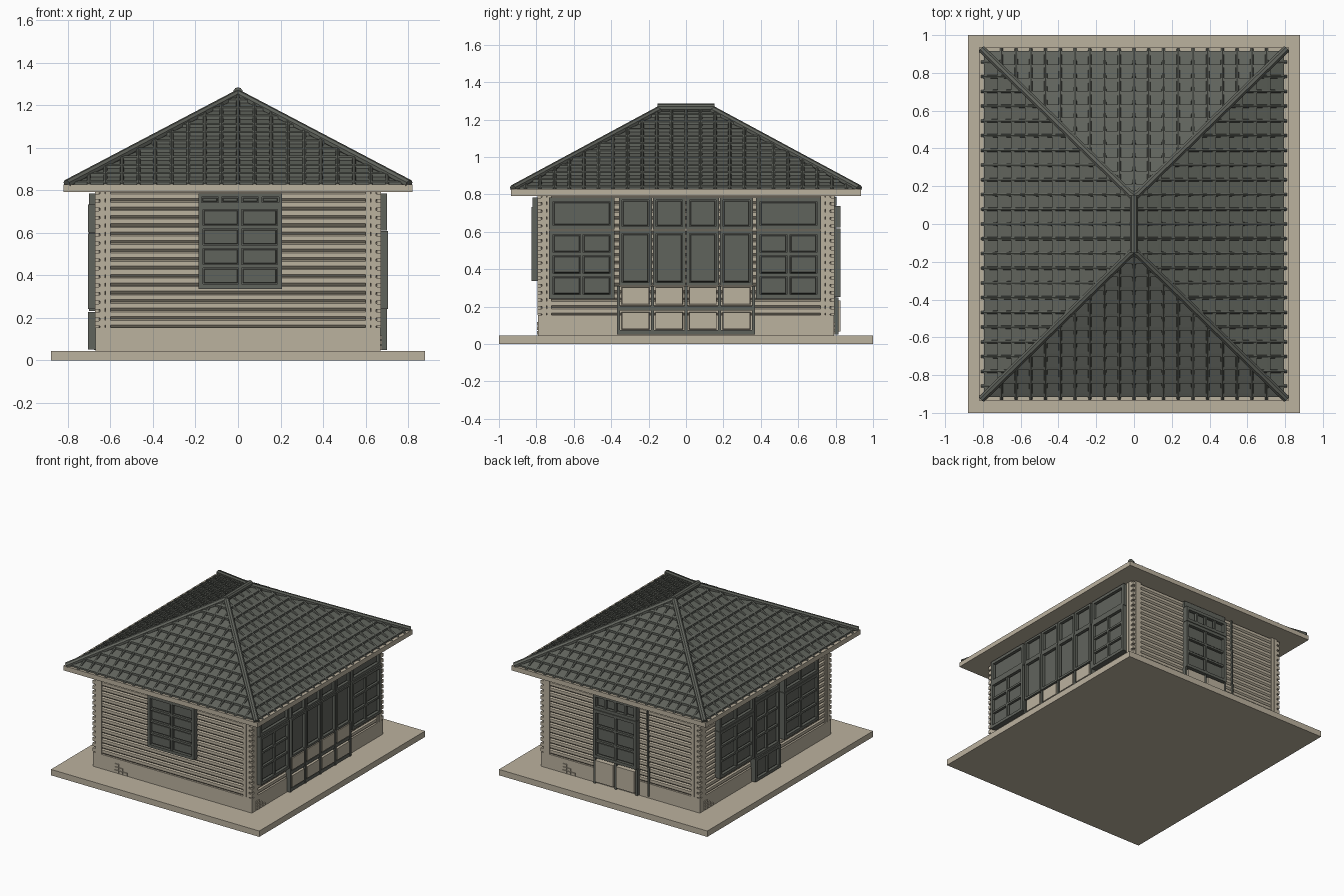
import bpy, bmesh, math
from mathutils import Vector

if "Cube" in bpy.data.objects:
    bpy.data.objects.remove(bpy.data.objects["Cube"])


def material(name, rgb):
    m = bpy.data.materials.new(name)
    m.diffuse_color = (*rgb, 1)
    m.use_nodes = True
    m.node_tree.nodes["Principled BSDF"].inputs["Base Color"].default_value = m.diffuse_color
    return m


BEIGE = material("beige plaster", (0.50, 0.445, 0.345))
GREY = material("slate grey", (0.118, 0.126, 0.108))


class Part:
    """Collects solids into one named object."""
    def __init__(self, name, mat):
        self.name, self.mat, self.bm = name, mat, bmesh.new()

    def hexa(self, pts):
        # pts: corners of one end, then the matching ones of the other
        v = [self.bm.verts.new(p) for p in pts]
        n = len(v) // 2
        self.bm.faces.new(v[:n])
        self.bm.faces.new(v[n:])
        for i in range(n):
            j = (i + 1) % n
            self.bm.faces.new((v[i], v[j], v[n + j], v[n + i]))

    def box(self, x0, x1, y0, y1, z0, z1):
        self.hexa([(x, y, z) for z in (z0, z1)
                   for x, y in ((x0, y0), (x1, y0), (x1, y1), (x0, y1))])

    def done(self):
        bmesh.ops.recalc_face_normals(self.bm, faces=self.bm.faces)
        me = bpy.data.meshes.new(self.name)
        self.bm.to_mesh(me)
        self.bm.free()
        me.materials.append(self.mat)
        bpy.context.collection.objects.link(bpy.data.objects.new(self.name, me))


# Walls: u runs along the wall, d is the distance out from its face
WX, WY = 0.655, 0.775
WALLS = {"front": lambda u, d, z: (u, -WY - d, z), "back": lambda u, d, z: (u, WY + d, z),
         "right": lambda u, d, z: (WX + d, u, z), "left": lambda u, d, z: (-WX - d, u, z)}


def slab(part, wall, u0, u1, d0, d1, z0, z1, inset=0.0):
    """Box on a wall; inset narrows its outer face to a chamfer."""
    f = WALLS[wall]
    part.hexa([f(u, d, z) for d, c in ((d0, 0), (d1, inset))
               for u, z in ((u0 + c, z0 + c), (u1 - c, z0 + c), (u1 - c, z1 - c), (u0 + c, z1 - c))])


def grid(part, wall, u0, u1, z0, z1, cols, rows, d=0.035, edge=0.022, bar=0.015):
    """Backing plate with border, glazing bars and raised chamfered panes."""
    u0, u1, z0, z1 = u0 + 0.003, u1 - 0.003, z0 + 0.002, z1 - 0.002
    slab(part, wall, u0, u1, -0.01, d - 0.022, z0, z1)
    for a, b in ((u0, u0 + edge), (u1 - edge, u1)):
        slab(part, wall, a, b, 0, d, z0, z1)
    for a, b in ((z0, z0 + edge), (z1 - edge, z1)):
        slab(part, wall, u0 + edge, u1 - edge, 0, d, a, b)
    w = (u1 - u0 - 2 * edge + bar) / cols
    h = (z1 - z0 - 2 * edge + bar) / rows
    for i in range(1, cols):
        a = u0 + edge + i * w
        slab(part, wall, a - bar, a, 0, d - 0.004, z0 + edge, z1 - edge)
    for j in range(1, rows):
        b = z0 + edge + j * h
        slab(part, wall, u0 + edge, u1 - edge, 0, d - 0.005, b - bar, b)
    for i in range(cols):
        for j in range(rows):
            a, b = u0 + edge + i * w, z0 + edge + j * h
            slab(part, wall, a + 0.005, a + w - bar - 0.005, d - 0.022, d - 0.014,
                 b + 0.005, b + h - bar - 0.005, 0.003)


# Ground slab, plinth, wall core and eave board
for name, x, y, z0, z1 in (("ground_slab", 0.88, 1, 0, 0.045), ("plinth", 0.67, 0.79, 0.045, 0.155),
                           ("wall_core", WX, WY, 0.155, 0.80), ("eave_board", 0.82, 0.935, 0.793, 0.828)):
    p = Part(name, BEIGE)
    p.box(-x, x, -y, y, z0, z1)
    p.done()

# Rounded-edge siding, corner boards and corner blocks
siding = Part("siding", BEIGE)
corners = Part("corner_boards", BEIGE)
blocks = Part("corner_blocks", BEIGE)
N = 16
step = (0.79 - 0.155) / N
for wall, f in WALLS.items():
    half = WX if wall in ("front", "back") else WY
    for k in range(N):
        z = 0.155 + k * step
        prof = ((-0.01, z), (0.001, z), (0.013, z + 0.012), (0.013, z + step - 0.006),
                (0.001, z + step), (-0.01, z + step))
        siding.hexa([f(u, d, zz) for u in (-half, half) for d, zz in prof])
        for s in (-1, 1):
            a, b = sorted((s * (half - 0.005), s * (half + 0.018)))
            slab(blocks, wall, a, b, 0, 0.018, z + 0.006, z + step - 0.008)
    for s in (-1, 1):
        for c in (0.0, 0.026):
            a, b = sorted((s * (half - c - 0.006), s * (half - c - 0.03)))
            slab(corners, wall, a, b, 0, 0.018, 0.155, 0.793)
for p in (siding, corners, blocks):
    p.done()

# Small exposed bricks on the plinth
p = Part("exposed_bricks", BEIGE)
for wall, u, s in (("front", -0.485, 1), ("right", -0.74, 1), ("back", 0.485, -1), ("left", 0.74, -1)):
    for row in range(3):
        for k in range(3 - row):
            a, b = sorted((u + s * 0.036 * k, u + s * (0.036 * k + 0.032)))
            slab(p, wall, a, b, 0, 0.022, 0.05 + row * 0.024, 0.07 + row * 0.024)
p.done()

# Front window with transom
p = Part("front_window", GREY)
grid(p, "front", -0.19, 0.21, 0.335, 0.735, 2, 4, 0.05)
grid(p, "front", -0.19, 0.21, 0.725, 0.787, 4, 1, 0.045, 0.015)
p.done()

# Left windows and door
p = Part("left_windows", GREY)
for u0, u1 in ((-0.6, -0.18), (0.18, 0.6)):
    grid(p, "left", u0, u1, 0.24, 0.60, 2, 3, 0.05)
    grid(p, "left", u0, u1, 0.60, 0.735, 2, 1, 0.05)
p.done()
p = Part("left_door", GREY)
grid(p, "left", -0.14, 0.17, 0.05, 0.23, 2, 1, 0.05)
grid(p, "left", -0.14, 0.17, 0.23, 0.66, 2, 3, 0.045)
grid(p, "left", -0.14, 0.17, 0.66, 0.787, 2, 1, 0.045)
p.done()

# Back door: glazed above, beige panels below
p = Part("back_door", GREY)
grid(p, "back", -0.16, 0.21, 0.25, 0.62, 2, 3, 0.05)
grid(p, "back", -0.16, 0.21, 0.62, 0.74, 4, 1, 0.05)
slab(p, "back", -0.16, 0.21, 0, 0.03, 0.74, 0.787)
for u in (-0.16, 0.018, 0.196):
    slab(p, "back", u, u + 0.014, 0, 0.04, 0.05, 0.25)
p.done()
p = Part("back_door_panels", BEIGE)
for u in (-0.143, 0.035):
    slab(p, "back", u, u + 0.158, 0, 0.05, 0.065, 0.235, 0.003)
p.done()

# Right glazed wall: end windows, transom and four doors
p = Part("right_windows", GREY)
for u0, u1 in ((-0.735, -0.38), (0.37, 0.725)):
    grid(p, "right", u0, u1, 0.24, 0.61, 2, 3, 0.05)
    grid(p, "right", u0, u1, 0.61, 0.787, 1, 1, 0.045)
p.done()
p = Part("right_doors", GREY)
for k in range(4):
    u = -0.36 + 0.18 * k
    grid(p, "right", u, u + 0.18, 0.31, 0.61, 1, 1, 0.05, 0.016)
    grid(p, "right", u, u + 0.18, 0.61, 0.787, 1, 1, 0.045, 0.016)
for k in range(5):
    u = -0.36 + 0.18 * k
    slab(p, "right", u - 0.008, u + 0.008, 0, 0.045, 0.05, 0.31)
for z in (0.05, 0.18):
    slab(p, "right", -0.36, 0.36, 0, 0.04, z, z + 0.024)
p.done()
p = Part("right_door_panels", BEIGE)
for k in range(4):
    for z0, z1 in ((0.078, 0.172), (0.21, 0.305)):
        slab(p, "right", -0.345 + 0.18 * k, -0.195 + 0.18 * k, 0, 0.046, z0, z1, 0.003)
p.done()

# Downpipe
p = Part("downpipe", GREY)
for z0, z1, u in ((0.06, 0.28, -0.246), (0.28, 0.56, -0.241), (0.56, 0.79, -0.236)):
    slab(p, "back", u, u + 0.012, 0, 0.024, z0, z1)
p.done()

# Hipped roof: tile courses, ribs and course lips on four slopes
Z0, RISE, ROWS, PITCH = 0.822, 0.425, 11, 0.078
tiles = Part("roof_tiles", GREY)
ribs = Part("roof_ribs", GREY)
lips = Part("roof_course_lips", GREY)
for axis, sign, H, r, O, L in ((1, -1, 0.795, 0, 0.915, 0.775), (1, 1, 0.795, 0, 0.915, 0.775),
                               (0, 1, 0.915, 0.14, 0.795, 0.795), (0, -1, 0.915, 0.14, 0.795, 0.795)):
    def pt(u, s, h):
        out = sign * (O - s * L)
        z = Z0 + s * RISE + h
        return (out, u, z) if axis == 0 else (u, out, z)

    def width(s):
        return H - s * (H - r)
    for i in range(ROWS):
        s0, s1 = i / ROWS, (i + 1) / ROWS
        e = s0 + 0.022
        w0, w1, we = width(s0), width(s1), width(e)
        tiles.hexa([pt(-w0, s0, -0.01), pt(w0, s0, -0.01), pt(w1, s1, -0.01), pt(-w1, s1, -0.01),
                    pt(-w0, s0, 0.014), pt(w0, s0, 0.014), pt(w1, s1, 0.003), pt(-w1, s1, 0.003)])
        lips.hexa([pt(-w0, s0, 0), pt(w0, s0, 0), pt(we, e, 0), pt(-we, e, 0),
                   pt(-w0, s0, 0.018), pt(w0, s0, 0.018), pt(we, e, 0.016), pt(-we, e, 0.016)])
    n = int(H / PITCH)
    for k in range(-n, n + 1):
        u = k * PITCH
        top = 1 if abs(u) <= r else (H - abs(u)) / (H - r)
        if top < 0.02:
            continue
        prof = ((-0.01, 0), (-0.007, 0.016), (0, 0.02), (0.007, 0.016), (0.01, 0))
        ribs.hexa([pt(u + a, s, h) for s in (-0.02, min(top, 0.99)) for a, h in prof])
for p in (tiles, ribs, lips):
    p.done()


def rod(part, a, b, rad, n=8):
    a, b = Vector(a), Vector(b)
    side = (b - a).cross(Vector((0, 0, 1))).normalized()
    up = side.cross(b - a).normalized()
    ring = [side * math.cos(t) * rad + up * math.sin(t) * rad
            for t in (math.tau * (i + 0.5) / n for i in range(n))]
    part.hexa([c + o for c in (a, b) for o in ring])


# Hip and ridge caps
p = Part("hip_caps", GREY)
for sx in (-1, 1):
    for sy in (-1, 1):
        rod(p, (sx * 0.805, sy * 0.925, Z0 + 0.008), (0, sy * 0.14, Z0 + RISE + 0.006), 0.021)
p.done()
p = Part("ridge_cap", GREY)
rod(p, (0, -0.152, 1.262), (0, 0.152, 1.262), 0.023, 10)
p.done()
